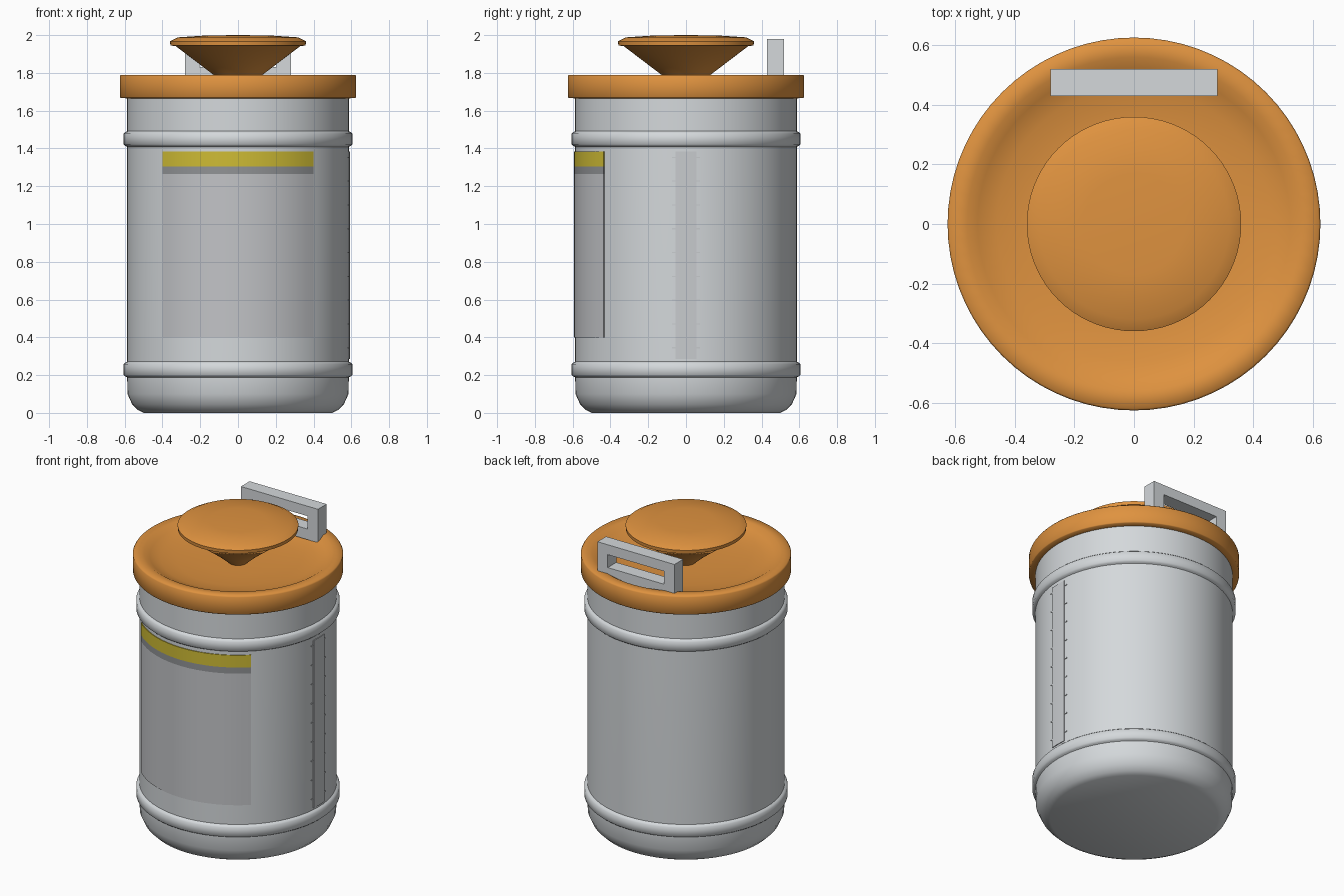
import bpy, bmesh, math
from mathutils import Vector

if "Cube" in bpy.data.objects:
    bpy.data.objects.remove(bpy.data.objects["Cube"])


def material(name, rgb):
    m = bpy.data.materials.new(name)
    m.diffuse_color = (*rgb, 1)
    m.use_nodes = True
    m.node_tree.nodes["Principled BSDF"].inputs["Base Color"].default_value = m.diffuse_color
    return m


WHITE = material("off white plastic", (0.66, 0.69, 0.71))
ORANGE = material("orange plastic", (0.74, 0.29, 0.05))
LABEL = material("label grey", (0.54, 0.55, 0.57))
DARK = material("label dark grey", (0.28, 0.29, 0.30))
YELLOW = material("label yellow", (0.62, 0.50, 0.035))
STRIP = material("gauge grey", (0.58, 0.60, 0.62))


def finish(bm, name, mat, angle=None):
    bmesh.ops.recalc_face_normals(bm, faces=bm.faces)
    me = bpy.data.meshes.new(name)
    bm.to_mesh(me)
    bm.free()
    me.materials.append(mat)
    ob = bpy.data.objects.new(name, me)
    bpy.context.collection.objects.link(ob)
    if angle is not None:
        bpy.context.view_layer.objects.active = ob
        ob.select_set(True)
        bpy.ops.object.shade_smooth_by_angle(angle=math.radians(angle))
        ob.select_set(False)
    return ob


def lathe(name, profile, mat, angle, closed=False, n=72):
    """Spin an (r, z) profile around the z axis."""
    bm = bmesh.new()
    vs = [bm.verts.new((r, 0, z)) for r, z in profile]
    pairs = list(zip(vs, vs[1:])) + ([(vs[-1], vs[0])] if closed else [])
    es = [bm.edges.new(p) for p in pairs]
    bmesh.ops.spin(bm, geom=vs + es, cent=(0, 0, 0), axis=(0, 0, 1),
                   angle=math.tau, steps=n, use_duplicate=False)
    bmesh.ops.remove_doubles(bm, verts=bm.verts, dist=1e-4)
    return finish(bm, name, mat, angle)


def curved_plate(name, centre, half, z0, z1, r1, mat, steps=16, r0=0.583):
    """Thin plate wrapped on the body between two heights."""
    bm = bmesh.new()
    rings = []
    for i in range(steps + 1):
        a = centre - half + 2 * half * i / steps
        rings.append([bm.verts.new((r * math.cos(a), r * math.sin(a), z))
                      for r, z in ((r0, z0), (r1, z0), (r1, z1), (r0, z1))])
    for a, b in zip(rings, rings[1:]):
        for k in range(4):
            j = (k + 1) % 4
            bm.faces.new((a[k], a[j], b[j], b[k]))
    bm.faces.new(rings[0])
    bm.faces.new(rings[-1])
    return finish(bm, name, mat, 30)


# Container body with a rounded foot
lathe("body", [(0, 0), (0.5, 0), (0.53, 0.015), (0.56, 0.045), (0.585, 0.1),
               (0.587, 0.2), (0.587, 1.45), (0.587, 1.7), (0, 1.7)], WHITE, 60)

# Raised bands around the body
for name, z in (("lower_band", 0.23), ("upper_band", 1.45)):
    lathe(name, [(0.58, z - 0.045), (0.596, z - 0.037), (0.606, z - 0.028),
                 (0.606, z + 0.028), (0.596, z + 0.037), (0.58, z + 0.045)],
          WHITE, 100, closed=True)

# Lid: thick rim with a shallow dish
lathe("lid", [(0, 1.665), (0.58, 1.665), (0.622, 1.667), (0.626, 1.672),
              (0.626, 1.782), (0.62, 1.79), (0.56, 1.79), (0.525, 1.768),
              (0.46, 1.748), (0.36, 1.735), (0.2, 1.728), (0, 1.726)], ORANGE, 100)

# Flared knob
lathe("knob", [(0.05, 1.72), (0.13, 1.79), (0.33, 1.942), (0.358, 1.945),
               (0.36, 1.967), (0.32, 1.988), (0.17, 1.998), (0, 2.0)], ORANGE, 40)

# Handle: closed rectangular loop standing at the back of the lid
bm = bmesh.new()
y0, y1 = 0.43, 0.52


def rect(x, za, zb, y):
    return [bm.verts.new(Vector(p)) for p in
            ((-x, y, za), (x, y, za), (x, y, zb), (-x, y, zb))]


loops = [rect(0.28, 1.76, 1.98, y0), rect(0.28, 1.76, 1.98, y1),
         rect(0.205, 1.83, 1.915, y1), rect(0.205, 1.83, 1.915, y0)]
for a, b in zip(loops, loops[1:] + loops[:1]):
    for k in range(4):
        j = (k + 1) % 4
        bm.faces.new((a[k], a[j], b[j], b[k]))
sharp = [e for e in bm.edges if e.calc_face_angle(0) > 1]
bmesh.ops.bevel(bm, geom=sharp, offset=0.026, segments=4, profile=0.5,
                affect='EDGES')
finish(bm, "handle", WHITE, 50)

# Front label in three stacked colours
front, half = -math.pi / 2, math.asin(0.4 / 0.592)
curved_plate("label_panel", front, half, 0.4, 1.265, 0.592, LABEL)
curved_plate("label_dark_stripe", front, half, 1.265, 1.305, 0.592, DARK)
curved_plate("label_yellow_stripe", front, half, 1.305, 1.385, 0.592, YELLOW)

# Level gauge on the right side with tick marks
curved_plate("gauge_strip", 0, 0.055 / 0.59, 0.285, 1.385, 0.592, STRIP, steps=2)
for i in range(9):
    z = 0.345 + i * 0.126
    curved_plate(f"gauge_tick_{i + 1}", 0, 0.074 / 0.59, z - 0.003, z + 0.003,
                 0.5905, STRIP, steps=4)
